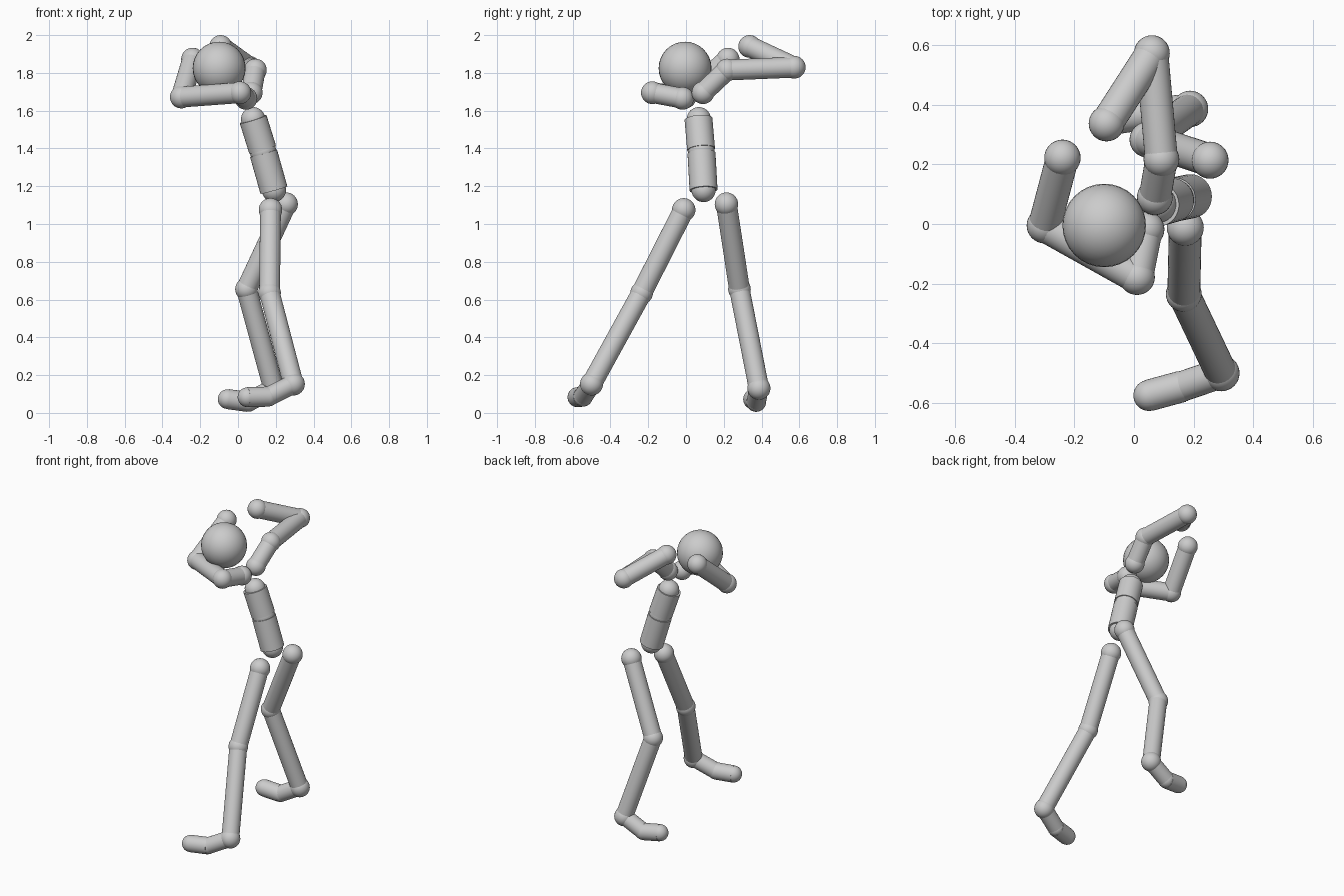
import bpy
from math import radians
from mathutils import Vector

cube = bpy.data.objects.get("Cube")
if cube:
    bpy.data.objects.remove(cube, do_unlink=True)

grey = bpy.data.materials.new("plain grey")
grey.use_nodes = True
grey.diffuse_color = (0.6, 0.6, 0.6, 1)
grey.node_tree.nodes["Principled BSDF"].inputs["Base Color"].default_value = (0.6, 0.6, 0.6, 1)


def finish(name):
    ob = bpy.context.object
    ob.name = name
    ob.data.materials.append(grey)
    bpy.ops.object.shade_smooth_by_angle(angle=radians(40))
    return ob


def ball(name, centre, radius):
    bpy.ops.mesh.primitive_uv_sphere_add(segments=32, ring_count=16, radius=radius, location=centre)
    return finish(name)


def rod(name, start, end, radius):
    a, b = Vector(start), Vector(end)
    turn = (b - a).to_track_quat('Z', 'Y').to_euler()
    bpy.ops.mesh.primitive_cylinder_add(vertices=32, radius=radius, depth=(b - a).length,
                                        location=(a + b) / 2, rotation=turn)
    return finish(name)


def limb(side, joints, bones):
    """Balls at the joints, rods between them."""
    for joint, centre, radius in joints:
        ball(f"{side}_{joint}", centre, radius)
    for (bone, radius), start, end in zip(bones, joints, joints[1:]):
        rod(f"{side}_{bone}", start[1], end[1], radius)


# Head
ball("head", (-0.10, -0.005, 1.825), 0.14)

# Torso: chest and belly rods with joint balls
rod("chest", (0.08, 0.066, 1.555), (0.13, 0.08, 1.395), 0.074)
rod("belly", (0.135, 0.082, 1.375), (0.19, 0.093, 1.18), 0.074)
ball("neck_joint", (0.08, 0.068, 1.555), 0.064)
ball("waist_joint", (0.132, 0.081, 1.387), 0.07)
ball("pelvis_joint", (0.19, 0.093, 1.18), 0.064)

# Legs
leg_bones = [("thigh", 0.055), ("shin", 0.054), ("foot", 0.051), ("toe", 0.053)]
limb("front", [("hip_joint", (0.172, -0.012, 1.075), 0.062),
               ("knee_joint", (0.167, -0.235, 0.635), 0.06),
               ("ankle_joint", (0.293, -0.5, 0.153), 0.061),
               ("foot_joint", (0.16, -0.545, 0.086), 0.052),
               ("toe_tip", (0.05, -0.575, 0.083), 0.052)], leg_bones)
limb("back", [("hip_joint", (0.255, 0.214, 1.105), 0.062),
              ("knee_joint", (0.045, 0.283, 0.655), 0.06),
              ("ankle_joint", (0.188, 0.386, 0.13), 0.061),
              ("foot_joint", (0.055, 0.372, 0.058), 0.052),
              ("toe_tip", (-0.055, 0.355, 0.073), 0.052)], leg_bones)

# Arms
arm_bones = [("shoulder", 0.054), ("upper_arm", 0.055), ("forearm", 0.055)]
limb("front", [("collar_joint", (0.042, -0.018, 1.665), 0.06),
               ("shoulder_joint", (0.01, -0.178, 1.695), 0.06),
               ("elbow_joint", (-0.3, -0.005, 1.672), 0.06),
               ("hand", (-0.24, 0.222, 1.872), 0.061)], arm_bones)
limb("back", [("collar_joint", (0.07, 0.09, 1.695), 0.06),
              ("shoulder_joint", (0.092, 0.217, 1.815), 0.06),
              ("elbow_joint", (0.06, 0.573, 1.83), 0.06),
              ("hand", (-0.092, 0.337, 1.94), 0.06)], arm_bones)
